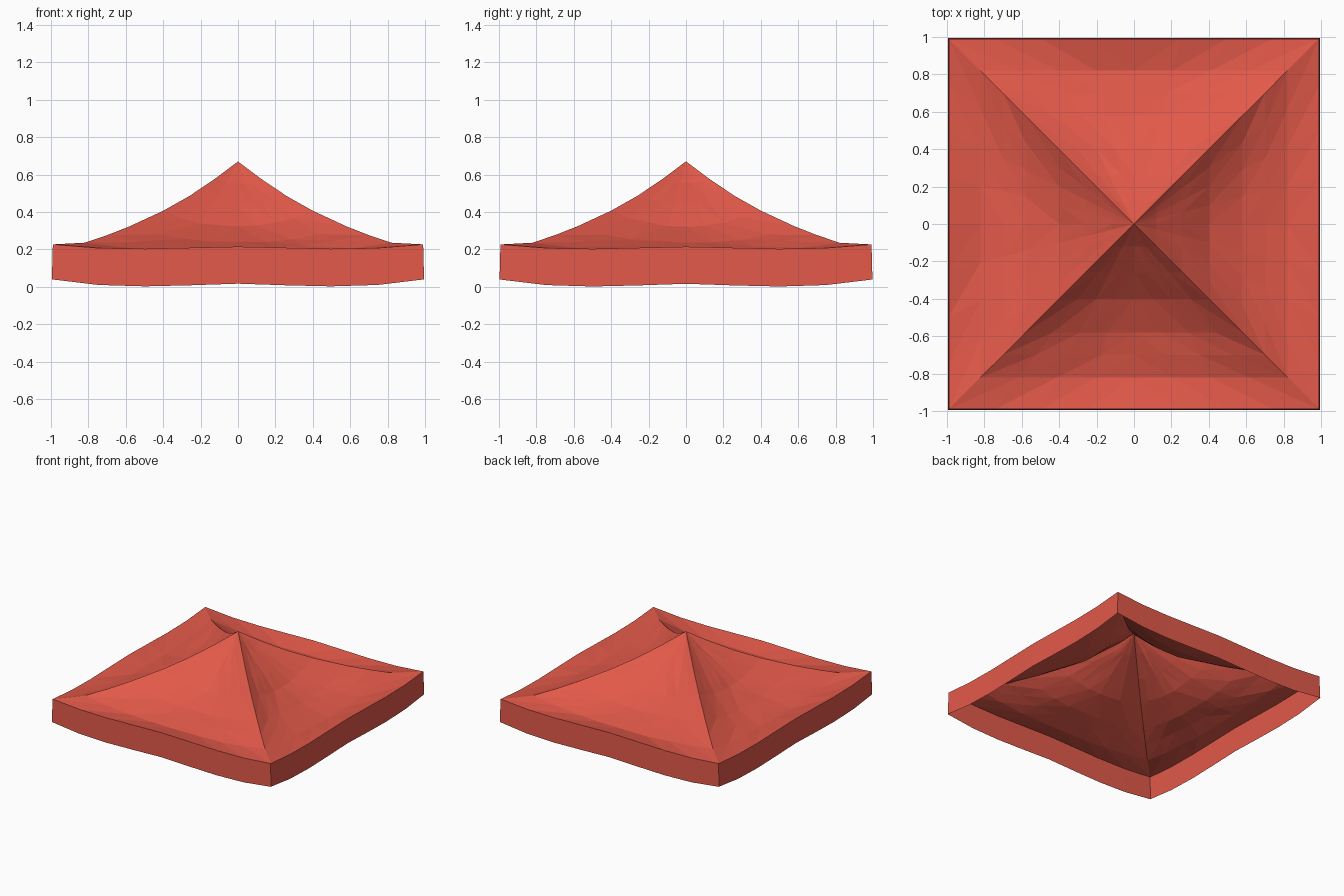
import bpy, random
from math import pi, cos, sin

if "Cube" in bpy.data.objects:
    bpy.data.objects.remove(bpy.data.objects["Cube"])

random.seed(4)
H = 0.99                                   # half width of the canopy
SEG = 8                                    # segments per side

red = bpy.data.materials.new("canvas red")
red.diffuse_color = (0.76, 0.1, 0.067, 1)
red.use_nodes = True
red.node_tree.nodes["Principled BSDF"].inputs["Base Color"].default_value = red.diffuse_color


def interp(pts, x):
    for (a, u), (b, v) in zip(pts, pts[1:]):
        if x <= b:
            return u + (v - u) * (x - a) / (b - a)
    return pts[-1][1]


# heights by distance from the centre, along the hips and mid-panel
RIDGE = [(0, .67), (.12, .58), (.32, .445), (.55, .335), (.8, .237), (H, .227)]
PANEL = [(0, .67), (.12, .555), (.4, .325), (.58, .238), (.82, .178), (H, .215)]
# sagging rim and hem heights by distance along one side
RIM = [(0, .215), (.65, .2), (H, .227)]
HEM = [(0, .02), (.35, .008), (.65, .003), (.85, .025), (H, .043)]


def side_points():
    """Unit square outline as (x, y, distance along side)."""
    for k in range(4):
        c, s = round(cos(k * pi / 2)), round(sin(k * pi / 2))
        for i in range(SEG):
            t = -1 + 2 * i / SEG
            yield c * t + s, s * t - c, abs(t)


def build(name, verts, faces):
    me = bpy.data.meshes.new(name)
    me.from_pydata(verts, [], faces)
    me.materials.append(red)
    ob = bpy.data.objects.new(name, me)
    bpy.context.collection.objects.link(ob)
    return ob


N = 4 * SEG
outline = list(side_points())

# concave four-panel roof cloth, dipping to a shallow gutter inside the rim
verts, faces = [(0, 0, .67)], []
rings = [.12, .26, .4, .58, .7, .82, H]
for r in rings:
    for x, y, t in outline:
        if r == H:
            z = interp(RIM, t * H)
        else:
            z = interp(PANEL, r) + (interp(RIDGE, r) - interp(PANEL, r)) * t ** 2.3
            if t < 1:
                z += random.uniform(-.004, .004)
        verts.append((x * r, y * r, z))
for i in range(N):
    j = (i + 1) % N
    faces.append((0, 1 + i, 1 + j))
    for k in range(len(rings) - 1):
        a, b = 1 + k * N, 1 + (k + 1) * N
        if i % SEG >= SEG // 2:            # diagonals run with the hips
            faces += [(a + i, b + i, b + j), (a + i, b + j, a + j)]
        else:
            faces += [(a + i, b + i, a + j), (a + j, b + i, b + j)]
build("canopy_roof", verts, faces)

# hanging valance around the rim
top = [(x * H, y * H, interp(RIM, t * H)) for x, y, t in outline]
hem = [(x * H * 1.005, y * H * 1.005, interp(HEM, t * H) - .003) for x, y, t in outline]
build("valance", top + hem,
      [(i, N + i, N + (i + 1) % N, (i + 1) % N) for i in range(N)])
